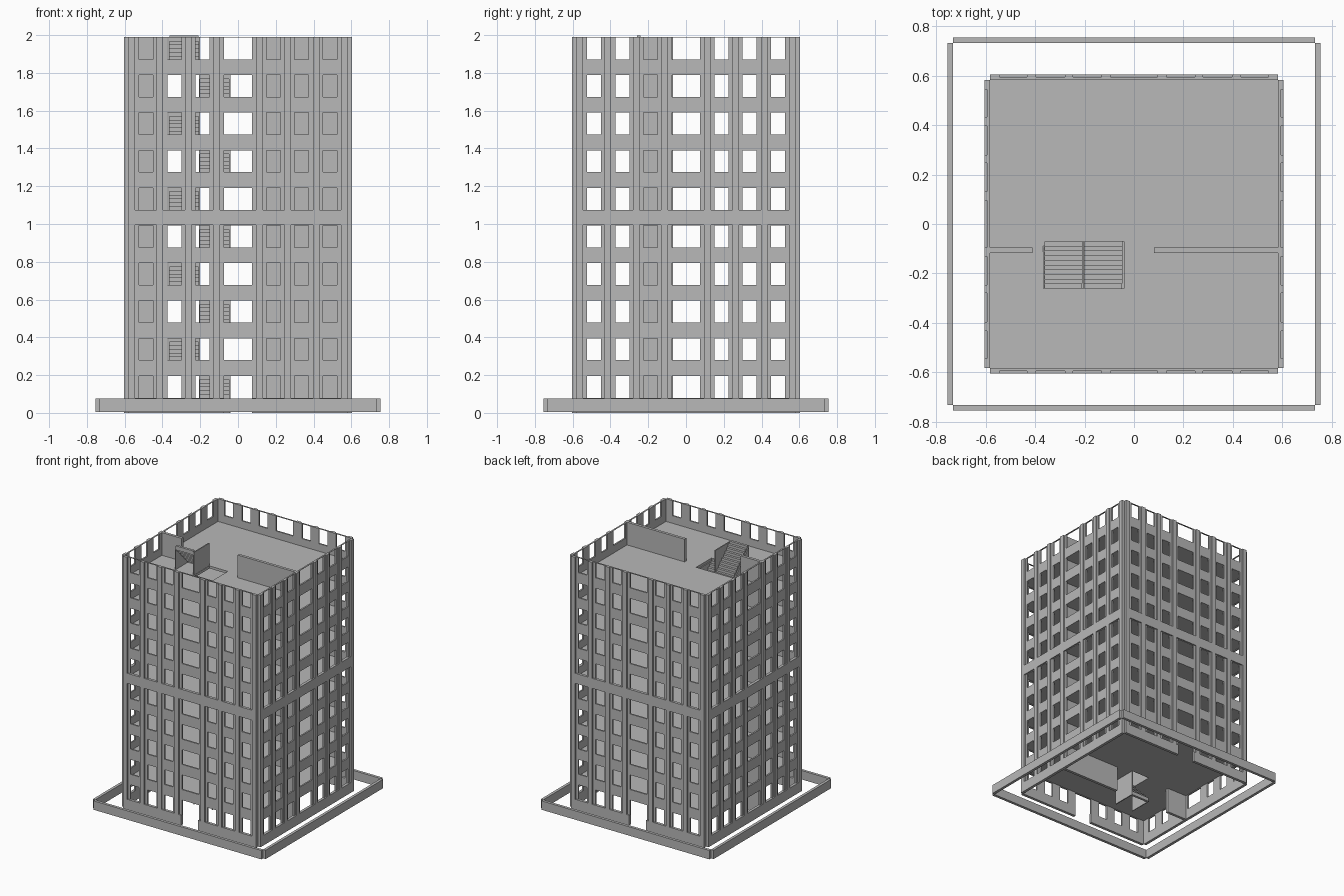
import bpy, bmesh
from mathutils import Matrix
from math import pi

cube = bpy.data.objects.get("Cube")
if cube:
    bpy.data.objects.remove(cube)

concrete = bpy.data.materials.new("concrete_grey")
concrete.use_nodes = True
GREY = (0.48, 0.48, 0.48, 1)
concrete.diffuse_color = GREY
concrete.node_tree.nodes["Principled BSDF"].inputs["Base Color"].default_value = GREY

STOREYS, H = 10, 0.199
INNER, RECESS, OUTER = 0.582, 0.594, 0.604
SILL, LINTEL = 0.08, 0.003
SLAB = 0.02


def box(bm, x0, x1, y0, y1, z0, z1):
    m = Matrix.Translation(((x0 + x1) / 2, (y0 + y1) / 2, (z0 + z1) / 2))
    m = m @ Matrix.Diagonal((x1 - x0, y1 - y0, z1 - z0, 1))
    bmesh.ops.create_cube(bm, size=1, matrix=m)


def finish(bm, name, turn=0):
    bmesh.ops.rotate(bm, verts=bm.verts, matrix=Matrix.Rotation(turn, 3, "Z"))
    mesh = bpy.data.meshes.new(name)
    bm.to_mesh(mesh)
    bm.free()
    mesh.materials.append(concrete)
    obj = bpy.data.objects.new(name, mesh)
    bpy.context.collection.objects.link(obj)
    return obj


# Window openings and piers along one facade, mirrored about the middle
half = [(0.15, 0.225), (0.298, 0.373), (0.45, 0.525)]
windows = sorted([(-b, -a) for a, b in half] + [(-0.075, 0.075)] + half)
pier_half = [(0.095, 0.132), (0.247, 0.28), (0.397, 0.432), (0.545, INNER)]
piers = sorted([(-b, -a) for a, b in pier_half] + pier_half)


def facade(name, turn, door):
    top = STOREYS * H
    bm = bmesh.new()
    # Solid wall strips between window columns
    edges = [-INNER] + [e for w in windows for e in w] + [INNER]
    for a, b in zip(edges[::2], edges[1::2]):
        box(bm, a, b, -RECESS, -INNER, 0, top)
    # Sills and thin lintels in each window column
    for a, b in windows:
        for k in range(STOREYS):
            z = k * H
            if not (door and k == 0 and a < 0 < b):
                box(bm, a, b, -RECESS, -INNER, z, z + SILL)
            box(bm, a, b, -RECESS, -INNER, z + H - LINTEL, z + H)
    finish(bm, name + "_wall", turn)
    # Projecting piers, with a flush band at the base and at mid height
    bm = bmesh.new()
    for start in (0, STOREYS // 2 * H):
        spans = [(-INNER, INNER)]
        if door and start == 0:
            spans = [(-INNER, -0.075), (0.075, INNER)]
        for a, b in spans:
            box(bm, a, b, -OUTER, -RECESS, start, start + SILL)
        for a, b in piers:
            box(bm, a, b, -OUTER, -RECESS, start + SILL, start + STOREYS // 2 * H)
    finish(bm, name + "_piers", turn)


facade("front", 0, True)
facade("left", pi / 2, False)
facade("back", pi, True)
facade("right", -pi / 2, False)

# Stairs: narrow flights that alternate between two bays
Y0, Y1 = -0.26, -0.07
BAYS = [(-0.2, -0.04), (-0.362, -0.202)]
STEPS = 10

for k in range(STOREYS):
    a, b = BAYS[k % 2]
    base = k * H + 0.009
    rise, run = H / STEPS, (Y1 - Y0) / STEPS
    bm = bmesh.new()
    for i in range(STEPS):
        y = Y1 - (i + 1) * run
        z = base + i * rise
        box(bm, a, b - 0.008, y, y + run, max(z - rise * 0.6, k * H), z + rise)
    finish(bm, f"stair_flight_{k + 1}")
    # Full side panel on one side, triangular stringer on the other
    bm = bmesh.new()
    box(bm, b - 0.008, b, Y0, Y1, k * H, k * H + H)
    tri = [bm.verts.new((a - 0.006, y, z)) for y, z in
           ((Y1, k * H), (Y0, k * H), (Y0, k * H + H))]
    face = bm.faces.new(tri)
    ext = bmesh.ops.extrude_face_region(bm, geom=[face])
    moved = [v for v in ext["geom"] if isinstance(v, bmesh.types.BMVert)]
    bmesh.ops.translate(bm, verts=moved, vec=(0.006, 0, 0))
    bmesh.ops.recalc_face_normals(bm, faces=bm.faces)
    finish(bm, f"stair_sides_{k + 1}")

# Floor slabs, each with an opening above the flight below
for k in range(1, STOREYS):
    a, b = BAYS[(k - 1) % 2]
    z0, z1 = k * H, k * H + SLAB
    bm = bmesh.new()
    box(bm, -INNER, a, -INNER, INNER, z0, z1)
    box(bm, b, INNER, -INNER, INNER, z0, z1)
    box(bm, a, b, -INNER, Y0, z0, z1)
    box(bm, a, b, Y1, INNER, z0, z1)
    finish(bm, f"floor_slab_{k}")

# Interior partitions on every storey
bm = bmesh.new()
for k in range(STOREYS):
    z0 = k * H + (SLAB if k else 0)
    for a, b in ((-INNER, -0.41), (0.08, INNER)):
        box(bm, a, b, -0.118, -0.096, z0, (k + 1) * H)
finish(bm, "partitions")

# Low boundary wall with notched corners
for i, side in enumerate(("front", "left", "back", "right")):
    bm = bmesh.new()
    box(bm, -0.733, 0.733, -0.755, -0.733, 0.005, 0.075)
    finish(bm, side + "_boundary_wall", i * pi / 2)
